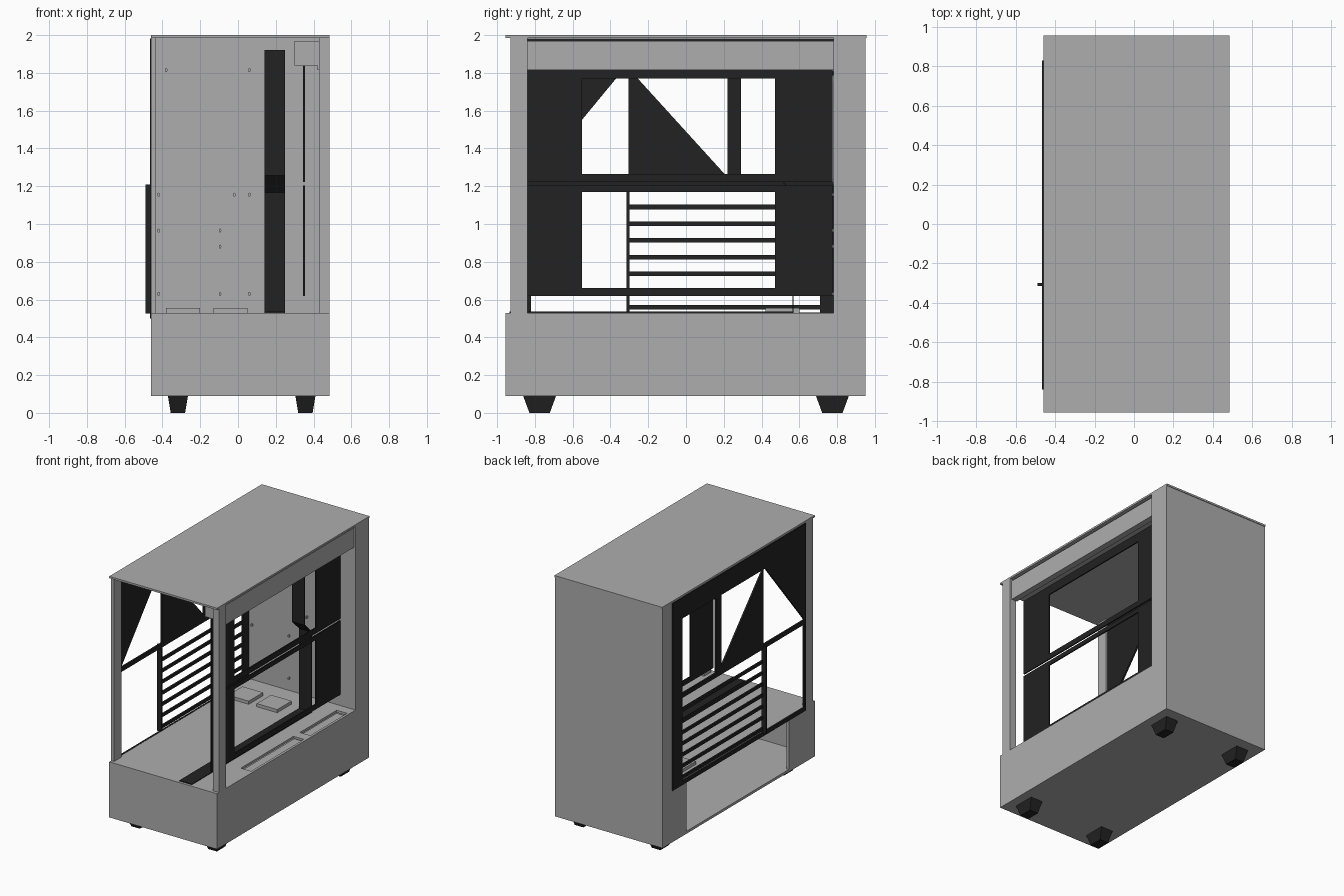
import bpy, bmesh, math

if "Cube" in bpy.data.objects:
    bpy.data.objects.remove(bpy.data.objects["Cube"])

def material(name, v):
    m = bpy.data.materials.new(name)
    m.diffuse_color = (v, v, v, 1)
    m.use_nodes = True
    m.node_tree.nodes["Principled BSDF"].inputs["Base Color"].default_value = m.diffuse_color
    return m

GREY = material("case_grey", 0.42)
BLACK = material("matte_black", 0.016)

def finish(name, bm, mat):
    bmesh.ops.recalc_face_normals(bm, faces=bm.faces)
    me = bpy.data.meshes.new(name)
    bm.to_mesh(me)
    bm.free()
    me.materials.append(mat)
    ob = bpy.data.objects.new(name, me)
    bpy.context.collection.objects.link(ob)
    return ob

def boxes(name, mat, *specs):
    """Each spec: x0, x1, y0, y1, z0, z1."""
    bm = bmesh.new()
    for x0, x1, y0, y1, z0, z1 in specs:
        for v in bmesh.ops.create_cube(bm, size=1)['verts']:
            v.co.x = x1 if v.co.x > 0 else x0
            v.co.y = y1 if v.co.y > 0 else y0
            v.co.z = z1 if v.co.z > 0 else z0
    return finish(name, bm, mat)

def prism(name, mat, pts, axis, a, b):
    """Extrude a 2D outline along x (outline y,z) or y (outline x,z)."""
    bm = bmesh.new()
    at = (lambda p, t: (t, p[0], p[1])) if axis == 'x' else (lambda p, t: (p[0], t, p[1]))
    lo = [bm.verts.new(at(p, a)) for p in pts]
    hi = [bm.verts.new(at(p, b)) for p in pts]
    bm.faces.new(lo)
    bm.faces.new(hi)
    n = len(pts)
    for i in range(n):
        j = (i + 1) % n
        bm.faces.new((lo[i], lo[j], hi[j], hi[i]))
    return finish(name, bm, mat)

def frame(x0, x1, Y, Z, wy, wz):
    """Four bars of a rectangular frame, Y/Z outer and wy/wz window ranges."""
    return [(x0, x1, Y[0], wy[0], *Z), (x0, x1, wy[1], Y[1], *Z),
            (x0, x1, *wy, Z[0], wz[0]), (x0, x1, *wy, wz[1], Z[1])]

L, R, F, B = -0.46, 0.485, -0.955, 0.95

# outer shell
boxes("top_panel", GREY, (L, R, F, 0.955, 1.985, 2.0))
boxes("back_panel", GREY, (L, R, 0.93, B, 0.09, 1.985))
boxes("front_post_right", GREY, (0.43, R, -0.93, -0.84, 0.53, 1.985))
boxes("front_post_left", GREY, (L, -0.435, -0.93, -0.84, 0.53, 1.985))
boxes("rear_post_right", GREY, (0.43, R, 0.78, 0.93, 0.53, 1.985))
boxes("rear_post_left", GREY, (L, -0.44, 0.83, 0.93, 0.5, 1.985))
boxes("right_header", GREY, (0.42, 0.47, -0.84, 0.78, 1.815, 1.97),
      (0.30, 0.42, -0.84, 0.78, 1.84, 1.97))

# lower chamber, open on the left
boxes("base_floor", GREY, (L, R, F, 0.93, 0.09, 0.11))
boxes("base_front_wall", GREY, (L, R, F, -0.935, 0.11, 0.53))
boxes("base_right_wall", GREY, (0.465, R, -0.935, 0.93, 0.11, 0.53))
boxes("base_left_wall", GREY, (L, -0.44, -0.935, -0.63, 0.11, 0.515),
      (L, -0.44, 0.65, 0.93, 0.11, 0.515))
boxes("chamber_divider", GREY, (L, 0.375, -0.935, 0.93, 0.512, 0.53),
      (0.375, 0.465, -0.935, -0.5, 0.512, 0.53),
      (0.375, 0.465, 0.16, 0.24, 0.512, 0.53),
      (0.375, 0.465, 0.70, 0.93, 0.512, 0.53),
      (0.36, 0.465, -0.52, 0.72, 0.485, 0.495))
boxes("floor_brackets", GREY, (-0.38, -0.20, 0.42, 0.60, 0.53, 0.555),
      (-0.13, 0.05, 0.42, 0.60, 0.53, 0.555))

# inner wall and its pressed details
boxes("inner_rear_wall", GREY, (-0.45, 0.43, 0.78, 0.80, 0.53, 1.985))
outline = []
for cx, cz, start in ((-0.04, 1.75, 0), (-0.34, 1.75, 90), (-0.34, 1.24, 180), (-0.04, 1.24, 270)):
    for k in range(5):
        a = math.radians(start + k * 22.5)
        outline.append((cx + 0.04 * math.cos(a), cz + 0.04 * math.sin(a)))
prism("wall_plate", GREY, outline, 'y', 0.775, 0.781)
boxes("wall_strip", GREY, (-0.44, 0.0, 0.775, 0.781, 1.87, 1.925))
studs = [(-0.38, 1.815), (0.06, 1.815), (-0.42, 1.155), (-0.02, 1.155), (0.06, 1.155),
         (-0.42, 0.965), (-0.095, 0.965), (-0.095, 0.88), (-0.42, 0.63), (-0.095, 0.63), (0.06, 0.63)]
for x, z in studs:
    ring = [(x + 0.007 * math.cos(k * math.pi / 4), z + 0.011 * math.sin(k * math.pi / 4)) for k in range(8)]
    prism("wall_stud", GREY, ring, 'y', 0.765, 0.781)

# black fan tray on the right: two stacked window frames
boxes("fan_tray_lower", BLACK, *frame(0.345, 0.355, (-0.84, 0.775), (0.62, 1.205), (-0.55, 0.47), (0.66, 1.17)))
boxes("fan_tray_upper", BLACK, *frame(0.345, 0.355, (-0.84, 0.775), (1.222, 1.84), (-0.55, 0.47), (1.265, 1.77)))

# black folded cable ribbon: along the floor, up, and bent forward
path = [(-0.935, 0.53), (0.57, 0.53), (0.57, 1.17), (0.48, 1.26), (0.48, 1.92)]
t = 0.006
inner = [(0.48 - t, 1.92), (0.48 - t, 1.257), (0.57 - t, 1.167), (0.57 - t, 0.53 + t), (-0.935, 0.53 + t)]
prism("cable_ribbon", BLACK, path + inner, 'x', 0.14, 0.25)

# black left side frame
X0, X1 = -0.466, -0.452
boxes("left_frame", BLACK,
      (X0, X1, -0.84, -0.82, 0.5, 1.82), (X0, X1, 0.71, 0.83, 0.5, 1.82),
      (X0, X1, -0.84, 0.83, 1.82, 1.983), (X0, X1, -0.82, 0.71, 0.5, 0.532),
      (X0, X1, -0.82, 0.71, 1.19, 1.225), (X0, X1, 0.22, 0.29, 1.225, 1.82))
prism("left_gusset_front", BLACK, [(-0.82, 1.225), (-0.82, 1.825), (-0.325, 1.825)], 'x', X0, X1)
prism("left_gusset_middle", BLACK, [(-0.305, 1.22), (0.245, 1.22), (-0.305, 1.825)], 'x', X0, X1)
boxes("left_slats", BLACK, *[(X0, X1, -0.31, 0.72, z - 0.012, z + 0.012)
                            for z in [1.09 - 0.0885 * i for i in range(7)]])
boxes("left_rib", BLACK, (-0.49, -0.452, -0.315, -0.30, 0.525, 1.21))

# tapered feet
for cx in (-0.318, 0.357):
    for cy in (-0.775, 0.775):
        foot = boxes("foot", BLACK, (cx - 0.053, cx + 0.053, cy - 0.087, cy + 0.087, 0, 0.09))
        for v in foot.data.vertices:
            if v.co.z < 0.01:
                v.co.x = cx + (v.co.x - cx) * 0.72
                v.co.y = cy + (v.co.y - cy) * 0.62
